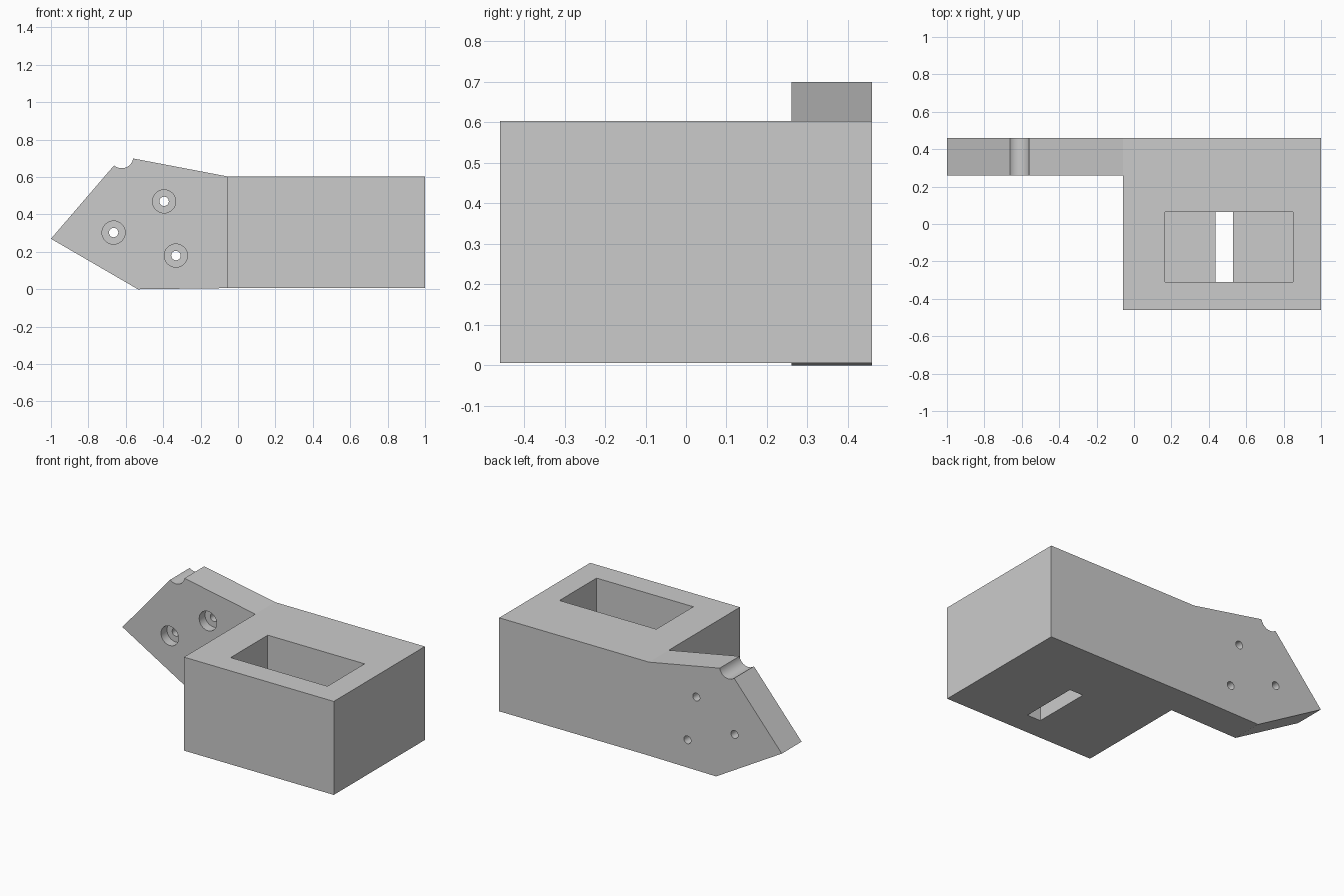
import bpy, bmesh, math
from mathutils import Vector

if "Cube" in bpy.data.objects:
    bpy.data.objects.remove(bpy.data.objects["Cube"], do_unlink=True)

grey = bpy.data.materials.new("light grey")
grey.use_nodes = True
colour = (0.6, 0.6, 0.6, 1)
grey.diffuse_color = colour
grey.node_tree.nodes["Principled BSDF"].inputs["Base Color"].default_value = colour


def prism(name, profile, y0, y1):
    """Extrude an x-z outline from y0 to y1."""
    bm = bmesh.new()
    face = bm.faces.new([bm.verts.new((x, y0, z)) for x, z in profile])
    out = bmesh.ops.extrude_face_region(bm, geom=[face])
    verts = [v for v in out["geom"] if isinstance(v, bmesh.types.BMVert)]
    bmesh.ops.translate(bm, verts=verts, vec=Vector((0, y1 - y0, 0)))
    bmesh.ops.recalc_face_normals(bm, faces=bm.faces)
    mesh = bpy.data.meshes.new(name)
    bm.to_mesh(mesh)
    bm.free()
    mesh.materials.append(grey)
    obj = bpy.data.objects.new(name, mesh)
    bpy.context.collection.objects.link(obj)
    return obj


def arc(cx, cz, r, start, end, n):
    angles = [math.radians(start + (end - start) * i / n) for i in range(n + 1)]
    return [(cx + r * math.cos(a), cz + r * math.sin(a)) for a in angles]


def cut(target, cutter):
    """Subtract the cutter, then discard it."""
    cutter.hide_render = True
    mod = target.modifiers.new("cut", "BOOLEAN")
    mod.operation = "DIFFERENCE"
    mod.solver = "EXACT"
    mod.object = cutter
    bpy.context.view_layer.objects.active = target
    bpy.ops.object.modifier_apply(modifier=mod.name)
    bpy.data.objects.remove(cutter, do_unlink=True)


# Full side outline: pointed arm with a round notch, running into the block
BOTTOM, TOP, BACK, ARM_FRONT, STEP = 0.006, 0.604, 0.46, 0.26, -0.06
notch = arc(-0.622, 0.709, 0.062, 229, 351, 14)
outline = [(-1, 0.27)] + notch + [(STEP, TOP), (1, TOP), (1, BOTTOM),
                                  (STEP, BOTTOM), (-0.535, 0)]
bracket = prism("bracket_body", outline, -BACK, BACK)

# Thin the arm down to a plate along the back
cut(bracket, prism("arm_cutter", [(-1.2, -0.2), (STEP, -0.2), (STEP, 0.9), (-1.2, 0.9)],
                   -0.7, ARM_FRONT))

# Rectangular pocket with a narrow slot through its floor
FLOOR = 0.1
pocket = [(0.165, 0.8), (0.165, FLOOR), (0.435, FLOOR), (0.435, -0.1),
          (0.53, -0.1), (0.53, FLOOR), (0.85, FLOOR), (0.85, 0.8)]
cut(bracket, prism("pocket_cutter", pocket, -0.31, 0.065))

# Three counterbored screw holes in the arm
for x, z in [(-0.395, 0.47), (-0.665, 0.303), (-0.332, 0.18)]:
    for radius, depth in [(0.062, 0.06), (0.025, 0.3)]:
        ring = arc(x, z, radius, 0, 360, 32)[:-1]
        cut(bracket, prism("hole_cutter", ring, ARM_FRONT - 0.1, ARM_FRONT + depth))

# Smooth the round walls, keep the edges crisp
bpy.ops.object.select_all(action="DESELECT")
bracket.select_set(True)
bpy.context.view_layer.objects.active = bracket
bpy.ops.object.shade_smooth_by_angle(angle=math.radians(20))
# The slightest bends stay as flat planes
for poly in bracket.data.polygons:
    if poly.area > 0.03:
        poly.use_smooth = False
